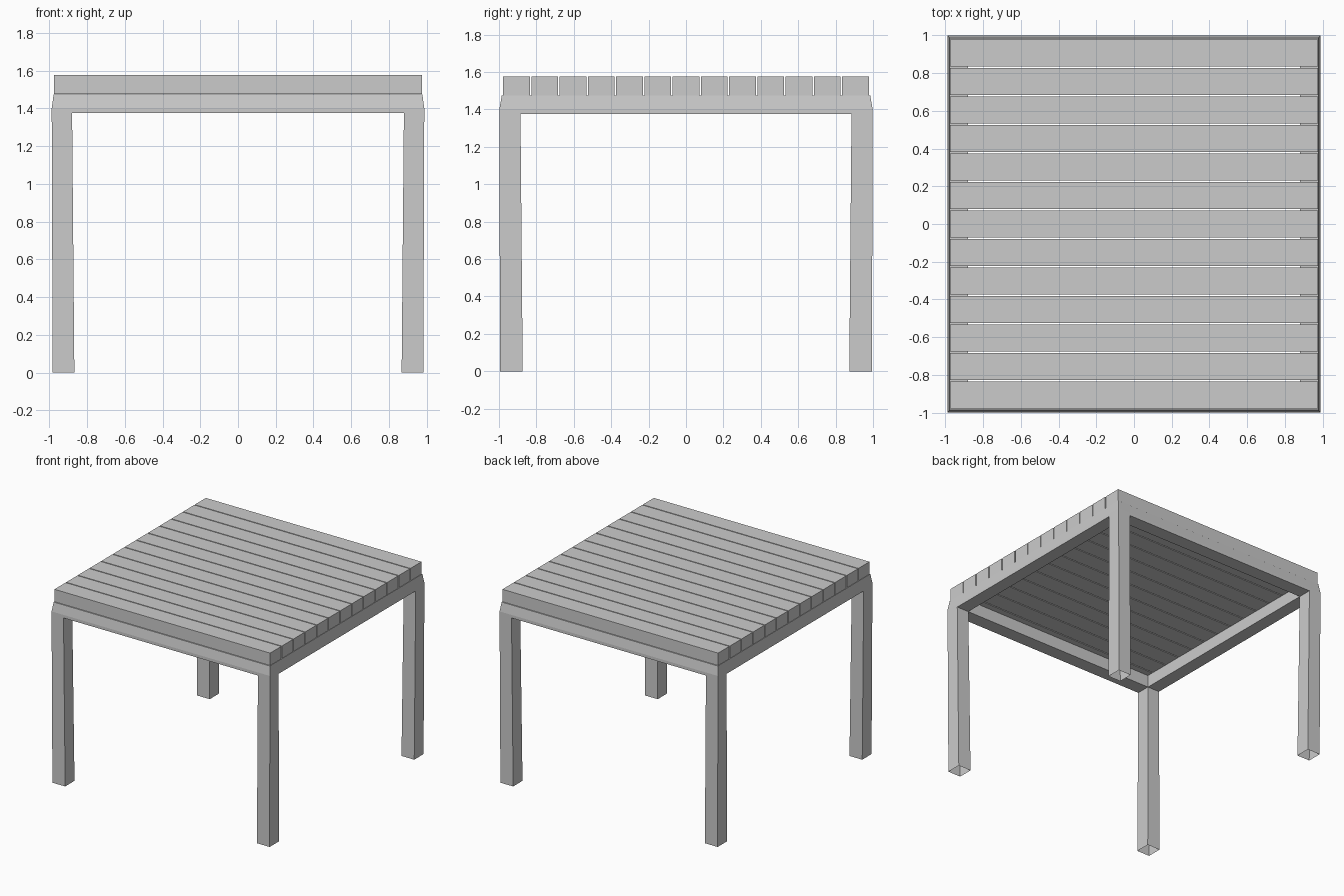
import bpy, bmesh

if "Cube" in bpy.data.objects:
    bpy.data.objects.remove(bpy.data.objects["Cube"])


def finish(name, bm):
    bmesh.ops.recalc_face_normals(bm, faces=bm.faces)
    mesh = bpy.data.meshes.new(name)
    bm.to_mesh(mesh)
    bm.free()
    obj = bpy.data.objects.new(name, mesh)
    bpy.context.collection.objects.link(obj)
    return obj


def loft(name, rings, closed=False, caps=False):
    """Skin rectangular rings given as (x0, x1, y0, y1, z)."""
    bm = bmesh.new()
    loops = [[bm.verts.new(p) for p in ((a, c, z), (b, c, z), (b, d, z), (a, d, z))]
             for a, b, c, d, z in rings]
    pairs = list(zip(loops, loops[1:]))
    if closed:
        pairs.append((loops[-1], loops[0]))
    for lo, hi in pairs:
        for i in range(4):
            j = (i + 1) % 4
            bm.faces.new((lo[i], lo[j], hi[j], hi[i]))
    if caps:
        bm.faces.new(loops[0])
        bm.faces.new(loops[-1])
    return finish(name, bm)


def ring(x, y, z):
    return (-x, x, -y, y, z)


# Table top: 13 boards running along x with narrow gaps
count, pitch, gap = 13, 0.151, 0.008
for i in range(count):
    y = (i - (count - 1) / 2) * pitch
    h = (pitch - gap) / 2
    loft(f"top_board_{i + 1}", [(-0.975, 0.975, y - h, y + h, z) for z in (1.475, 1.576)],
         caps=True)

# Frame under the boards, outer face leaning in slightly towards the top
loft("frame", [ring(0.987, 0.998, 1.375), ring(0.987, 0.998, 1.40),
               ring(0.977, 0.985, 1.474), ring(0.879, 0.885, 1.474),
               ring(0.879, 0.885, 1.375)], closed=True)

# Four hollow legs, open at the floor
for sx, side in ((-1, "left"), (1, "right")):
    for sy, end in ((-1, "front"), (1, "back")):
        rings = []
        for xi, xo, yi, yo, z in ((0.867, 0.982, 0.873, 0.994, 0.0),
                                  (0.879, 0.987, 0.885, 0.998, 1.375)):
            rings.append((sx * xi, sx * xo, sy * yi, sy * yo, z))
        leg = loft(f"{end}_{side}_leg", rings)
        # Make sure the open shells face away from the leg centre
        cx, cy = sx * 0.93, sy * 0.935
        p = leg.data.polygons[0]
        if (p.center.x - cx) * p.normal.x + (p.center.y - cy) * p.normal.y < 0:
            leg.data.flip_normals()
